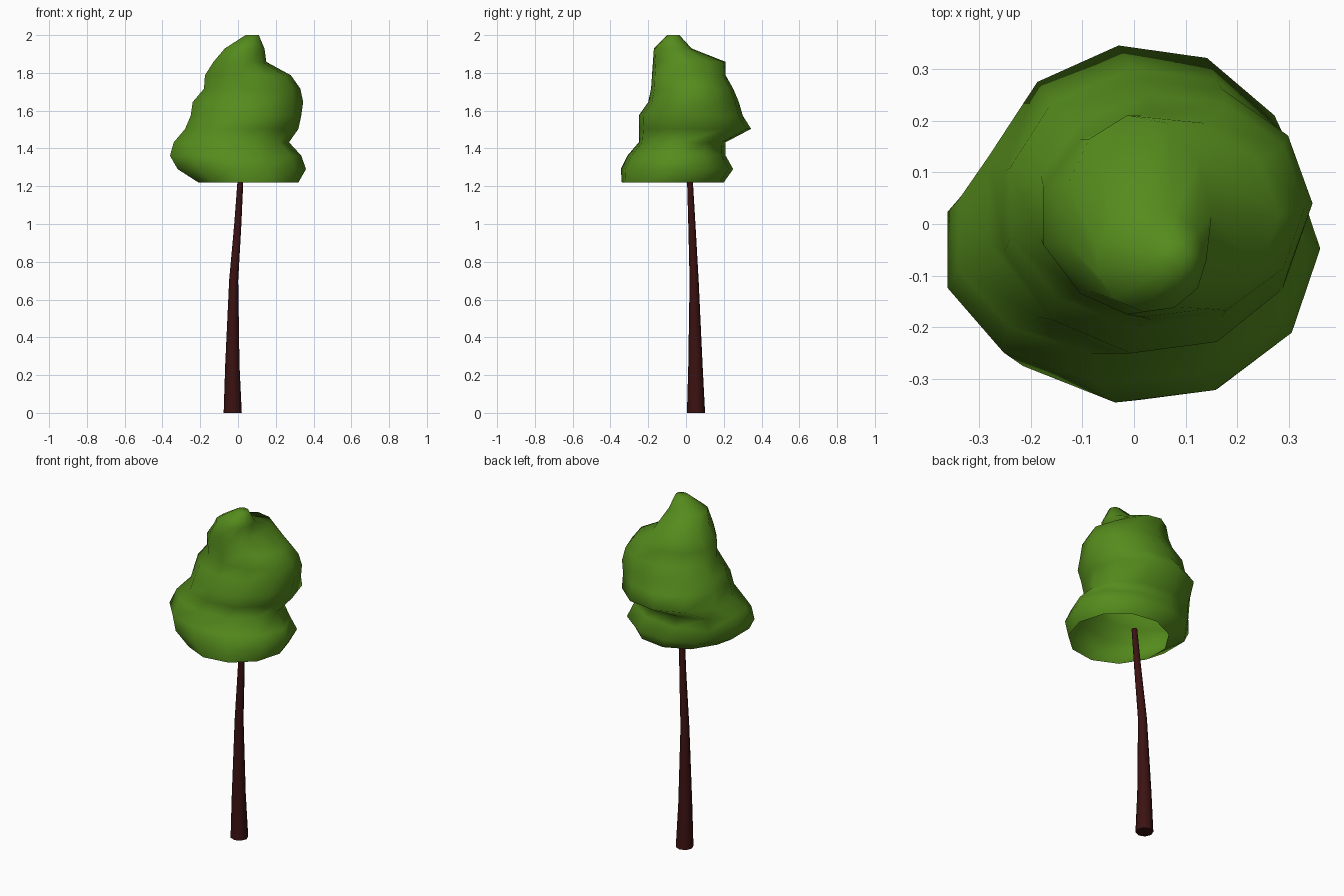
import bpy, bmesh
from math import cos, sin, pi

if "Cube" in bpy.data.objects:
    bpy.data.objects.remove(bpy.data.objects["Cube"])


def loft(name, rings, sides, color, cap_bottom):
    """Skin n-sided rings, each given as (z, xmin, xmax, ymin, ymax)."""
    unit = [(cos(2 * pi * i / sides), sin(2 * pi * i / sides)) for i in range(sides)]
    ux, uy = [u[0] for u in unit], [u[1] for u in unit]

    def fit(v, src, lo, hi):
        return lo + (v - min(src)) / (max(src) - min(src)) * (hi - lo)

    bm = bmesh.new()
    loops = [[bm.verts.new((fit(a, ux, x0, x1), fit(b, uy, y0, y1), z)) for a, b in unit]
             for z, x0, x1, y0, y1 in rings]
    for low, high in zip(loops, loops[1:]):
        for i in range(sides):
            j = (i + 1) % sides
            bm.faces.new((low[i], low[j], high[j], high[i]))
    bm.faces.new(loops[-1])
    if cap_bottom:
        bm.faces.new(loops[0][::-1])
    mesh = bpy.data.meshes.new(name)
    bm.to_mesh(mesh)
    bm.free()
    obj = bpy.data.objects.new(name, mesh)
    bpy.context.collection.objects.link(obj)
    mat = bpy.data.materials.new(name + "_colour")
    mat.diffuse_color = color
    mat.use_nodes = True
    mat.node_tree.nodes["Principled BSDF"].inputs["Base Color"].default_value = mat.diffuse_color
    mesh.materials.append(mat)
    bpy.ops.object.select_all(action='DESELECT')
    obj.select_set(True)
    bpy.context.view_layer.objects.active = obj
    return obj


# Foliage: lumpy leaning crown, open underneath (xmin, xmax, ymin, ymax per ring)
crown = [
    (-.21, .32, -.34, .20), (-.32, .36, -.345, .25), (-.36, .335, -.31, .21),
    (-.34, .27, -.25, .21), (-.28, .32, -.25, .345), (-.25, .335, -.25, .30),
    (-.24, .345, -.20, .28), (-.18, .33, -.185, .25), (-.175, .28, -.18, .21),
    (-.13, .15, -.175, .21), (-.07, .14, -.17, .03), (.04, .11, -.10, -.035),
]
z0, z1 = 1.22, 2.0
rings = [(z0 + (z1 - z0) * i / (len(crown) - 1), *r) for i, r in enumerate(crown)]
loft("foliage", rings, 11, (.09, .26, .012, 1), False)
bpy.ops.object.shade_smooth()

# Trunk: thin, tapered and slightly bent
path = [(0, -.028, .053, .048), (.25, -.030, .050, .038), (.70, -.023, .043, .024),
        (1.0, -.001, .031, .019), (1.25, .014, .020, .015)]
loft("trunk", [(z, x - r, x + r, y - r, y + r) for z, x, y, r in path], 8,
     (.045, .006, .006, 1), True)
bpy.ops.object.shade_smooth_by_angle(angle=pi / 3)
